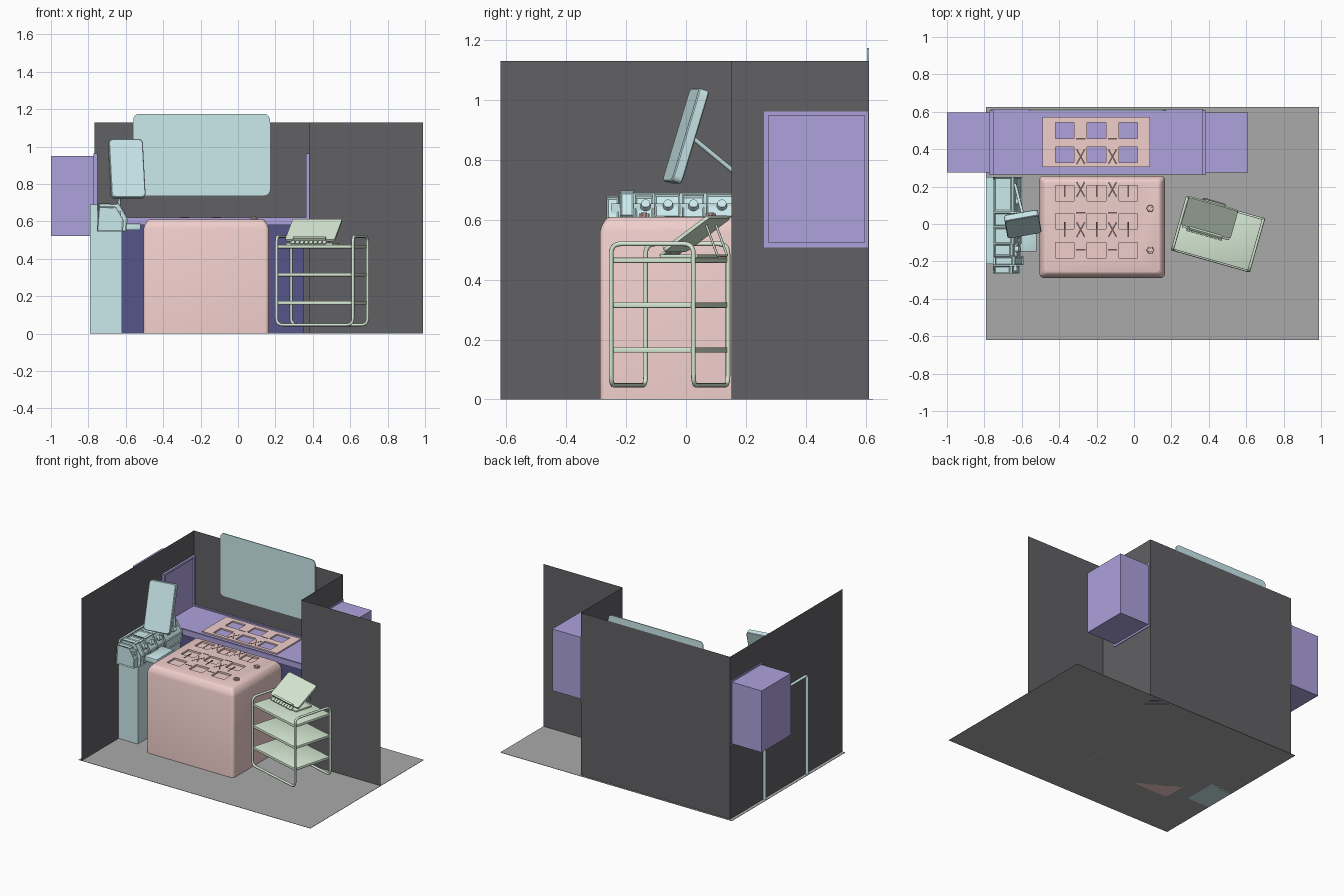
import bpy, bmesh, math
from mathutils import Vector, Matrix

if "Cube" in bpy.data.objects:
    bpy.data.objects.remove(bpy.data.objects["Cube"])


def mat(name, rgb):
    m = bpy.data.materials.new(name)
    m.diffuse_color = (*rgb, 1)
    m.use_nodes = True
    m.node_tree.nodes["Principled BSDF"].inputs["Base Color"].default_value = m.diffuse_color
    return m


TEAL = mat("pale_teal", (0.60, 0.82, 0.84))
PINK = mat("soft_pink", (0.87, 0.62, 0.60))
PURPLE = mat("lilac", (0.42, 0.36, 0.72))
NAVY = mat("navy", (0.09, 0.09, 0.25))
GREEN = mat("pale_green", (0.68, 0.82, 0.66))
DARK = mat("dark_grey", (0.12, 0.12, 0.13))
GREY = mat("floor_grey", (0.4, 0.4, 0.4))
SLOT = mat("slot_brown", (0.16, 0.10, 0.10))


def finish(bm, name, m, smooth=False, M=None):
    if M is not None:
        bm.transform(M)
    me = bpy.data.meshes.new(name)
    bm.to_mesh(me)
    bm.free()
    ob = bpy.data.objects.new(name, me)
    bpy.context.collection.objects.link(ob)
    me.materials.append(m)
    if smooth:
        bpy.ops.object.select_all(action='DESELECT')
        ob.select_set(True)
        bpy.context.view_layer.objects.active = ob
        bpy.ops.object.shade_smooth_by_angle(angle=math.radians(35))
    return ob


def boxes(name, lst, m, bevel=0, M=None):
    """One mesh made of boxes (x0, x1, y0, y1, z0, z1)."""
    bm = bmesh.new()
    for x0, x1, y0, y1, z0, z1 in lst:
        T = Matrix.Translation(((x0 + x1) / 2, (y0 + y1) / 2, (z0 + z1) / 2))
        bmesh.ops.create_cube(bm, size=1, matrix=T @ Matrix.Diagonal((x1 - x0, y1 - y0, z1 - z0, 1)))
    if bevel:
        bmesh.ops.bevel(bm, geom=bm.edges[:], offset=bevel, segments=2, profile=0.5, affect='EDGES')
    return finish(bm, name, m, bevel > 0, M)


def sheet(name, pts, m):
    bm = bmesh.new()
    bm.faces.new([bm.verts.new(p) for p in pts])
    return finish(bm, name, m)


def rrect(w, d, r, n=5):
    out = []
    for k, (sx, sy) in enumerate(((1, 1), (-1, 1), (-1, -1), (1, -1))):
        for i in range(n + 1):
            a = math.pi / 2 * (k + i / n)
            out.append((sx * (w / 2 - r) + r * math.cos(a), sy * (d / 2 - r) + r * math.sin(a)))
    return out


def loft(name, w, d, r, levels, m, M):
    """Rounded rectangle stacked through (z, inset) levels."""
    bm = bmesh.new()
    rings = [[bm.verts.new((x, y, z)) for x, y in rrect(w - 2 * i, d - 2 * i, r)] for z, i in levels]
    for a, b in zip(rings, rings[1:]):
        for k in range(len(a)):
            j = (k + 1) % len(a)
            bm.faces.new((a[k], a[j], b[j], b[k]))
    bm.faces.new(rings[0][::-1])
    bm.faces.new(rings[-1])
    return finish(bm, name, m, True, M)


def prism(bm, prof, y0, y1):
    """Extrude an x-z profile along y."""
    a = [bm.verts.new((x, y0, z)) for x, z in prof]
    b = [bm.verts.new((x, y1, z)) for x, z in prof]
    fs = [bm.faces.new(a), bm.faces.new(b[::-1])]
    for k in range(len(a)):
        j = (k + 1) % len(a)
        fs.append(bm.faces.new((a[j], a[k], b[k], b[j])))
    bmesh.ops.recalc_face_normals(bm, faces=fs)
    return fs


def tube(name, pts, rad, m, cyclic=False, fillet=0.03, M=Matrix()):
    P = [Vector(p) for p in pts]
    n, path = len(P), []
    for i, p in enumerate(P):
        if not cyclic and i in (0, n - 1):
            path.append(p)
            continue
        a = p + (P[i - 1] - p).normalized() * fillet
        b = p + (P[(i + 1) % n] - p).normalized() * fillet
        path += [a * (1 - t) ** 2 + p * 2 * t * (1 - t) + b * t * t for t in (0, .2, .4, .6, .8, 1)]
    cu = bpy.data.curves.new(name, 'CURVE')
    cu.dimensions = '3D'
    cu.bevel_depth, cu.bevel_resolution, cu.use_fill_caps = rad, 2, True
    sp = cu.splines.new('POLY')
    sp.points.add(len(path) - 1)
    for q, p in zip(sp.points, path):
        q.co = (*(M @ p), 1)
    sp.use_cyclic_u = cyclic
    cu.materials.append(m)
    ob = bpy.data.objects.new(name, cu)
    bpy.context.collection.objects.link(ob)
    bpy.ops.object.select_all(action='DESELECT')
    ob.select_set(True)
    bpy.context.view_layer.objects.active = ob
    bpy.ops.object.convert(target='MESH')


# room shell: floor and four thin walls
H = 1.13
boxes("floor", [(-.79, .99, -.62, .625, 0, .002)], GREY)
corners = [(-.767, -.62), (-.767, .612), (.38, .612), (.38, .152), (.99, .152)]
for nm, (ax, ay), (bx, by) in zip(("left_wall", "back_wall", "right_wall", "right_front_wall"), corners, corners[1:]):
    sheet(nm, [(ax, ay, 0), (bx, by, 0), (bx, by, H), (ax, ay, H)], DARK)

# wall hatches: box outside, frame inside
for side, bx, fx in (("left", (-1, -.762), (-.772, -.752)), ("right", (.373, .61), (.363, .384))):
    boxes(side + "_hatch_box", [(*bx, .276, .597, .522, .95)], PURPLE)
    boxes(side + "_hatch_frame", [(*fx, .261, .276, .508, .962), (*fx, .595, .608, .508, .962),
                                  (*fx, .276, .595, .508, .524), (*fx, .276, .595, .948, .962)], PURPLE)

# back counter and its base
boxes("counter_base", [(-.76, .35, .29, .608, 0, .58)], NAVY)
boxes("counter_top", [(-.765, .375, .265, .611, .58, .613)], PURPLE)
boxes("counter_rim", [(-.765, .375, .265, .277, .613, .62), (-.765, .375, .599, .611, .613, .62)], PURPLE)

# rounded board on the back wall
loft("wall_board", .73, .435, .03, [(0, 0), (.006, 0)], TEAL,
     Matrix.Translation((-.195, .611, .957)) @ Matrix.Rotation(math.pi / 2, 4, 'X'))

# island block and inset counter panel, both with square wells
island = loft("island", .67, .545, .02, [(0, 0), (.56, 0), (.58, .006), (.597, .016), (.607, .025), (.61, .032)],
              PINK, Matrix.Translation((-.17, -.015, 0)))
panel = boxes("counter_panel", [(-.49, .085, .305, .572, .60, .622)], PINK)
COLS = (-.37, -.20, -.03)


def wells(target, rows, z):
    lst = [(x - .05, x + .05, y - .042, y + .042, z - .012, z + .02) for x in COLS for y in rows]
    cut = boxes("well_cutter", lst, PINK)
    cut.hide_render = True
    mod = target.modifiers.new("wells", 'BOOLEAN')
    mod.operation, mod.solver, mod.object = 'DIFFERENCE', 'EXACT', cut
    bpy.context.view_layer.objects.active = target
    bpy.ops.object.modifier_apply(modifier=mod.name)
    bpy.data.objects.remove(cut)


wells(island, (-.14, .015, .165), .61)
wells(panel, (.37, .50), .622)

# narrow dark slots: crosses, bars and dashes
bm = bmesh.new()


def slot(x, y, z, length, ang):
    M = Matrix.Translation((x, y, z)) @ Matrix.Rotation(ang, 4, 'Z') @ Matrix.Diagonal((.008, length, .002, 1))
    bmesh.ops.create_cube(bm, size=1, matrix=M)


for y, z in ((-.03, .610), (.185, .610), (.36, .622)):
    for x in (-.285, -.115):
        slot(x, y, z, .09, .5)
        slot(x, y, z, .09, -.5)
    for x in COLS:
        slot(x, y, z if abs(y + .03) < .01 else z - .012, .08, 0)
for y, z in ((-.137, .610), (.06, .610), (.455, .622)):
    for x in (-.285, -.115):
        slot(x, y, z, .05, math.pi / 2)
finish(bm, "top_slots", SLOT)

# lobed knobs on the island
for i, y in enumerate((.083, -.14)):
    bm = bmesh.new()
    for k in range(6):
        a = k * math.pi / 3
        bmesh.ops.create_cone(bm, cap_ends=True, segments=10, radius1=.008, radius2=.007, depth=.012,
                              matrix=Matrix.Translation((.087 + .012 * math.cos(a), y + .012 * math.sin(a), .615)))
    bmesh.ops.create_cone(bm, cap_ends=True, segments=16, radius1=.012, radius2=.010, depth=.016,
                          matrix=Matrix.Translation((.087, y, .617)))
    finish(bm, f"knob_{i + 1}", PINK, True)

# side cabinet, open toward the wall
bm = bmesh.new()
fs = prism(bm, [(-.79, 0), (-.62, 0), (-.62, .545), (-.752, .545), (-.752, .69), (-.79, .69)], -.215, .252)
bmesh.ops.delete(bm, geom=[f for f in fs if f.calc_center_median().x < -.785], context='FACES_ONLY')
finish(bm, "side_cabinet", TEAL)
boxes("side_tray", [(-.62, -.52, -.147, .04, .553, .588)], TEAL, .004)

# segmented machine on the cabinet
PROF = [(-.755, .545), (-.605, .545), (-.60, .61), (-.642, .685), (-.655, .69), (-.745, .69)]
for i, (y0, y1, s) in enumerate(((-.265, -.225, .93), (-.22, -.175, 1.06), (-.17, -.11, .96),
                                 (-.105, -.02, 1.0), (-.012, .06, .97), (.068, .25, 1.0))):
    bm = bmesh.new()
    prism(bm, [(-.755 + (x + .755) * s, .545 + (z - .545) * s) for x, z in PROF], y0, y1)
    big = [f for f in bm.faces if f.calc_area() > .003]
    bmesh.ops.inset_individual(bm, faces=big, thickness=.008, depth=-.005)
    finish(bm, f"machine_section_{i + 1}", TEAL)
boxes("machine_core", [(-.75, -.625, -.25, .24, .545, .655)], TEAL)
for i, y in enumerate((-.135, -.06, .025, .12, .18)):
    bm = bmesh.new()
    bmesh.ops.create_cone(bm, cap_ends=True, segments=16, radius1=.018, radius2=.015, depth=.02,
                          matrix=Matrix.Translation((-.62, y, .65)) @ Matrix.Rotation(1.05, 4, 'Y'))
    finish(bm, f"machine_dial_{i + 1}", TEAL, True)

# leaning monitor and its arm
SCR = (Matrix.Translation((-.595, .0, .88)) @ Matrix.Rotation(math.radians(10), 4, 'Z')
       @ Matrix.Rotation(math.radians(90 - 17), 4, 'X'))
loft("monitor", .185, .325, .02, [(-.018, .004), (-.014, 0), (.014, 0), (.018, .004)], TEAL, SCR)
tube("monitor_arm", [(-.635, .21, .66), (-.635, .21, .72), (-.585, .015, .88)], .008, TEAL, fillet=.015)

# trolley: one continuous bent tube and three shelves
C = Matrix.Translation((.449, -.055, 0)) @ Matrix.Rotation(math.radians(-15.8), 4, 'Z')
a, b, lo, hi = .212, .143, .047, .52
tube("trolley_frame", [(-a, -b, lo), (-a, -b, hi), (-a, b, hi), (-a, b, lo),
                       (a, b, lo), (a, b, hi), (a, -b, hi), (a, -b, lo)], .008, GREEN, True, .035, C)
for i, z in enumerate((.165, .315, .465)):
    boxes(f"trolley_shelf_{i + 1}", [(-.21, .21, -.142, .142, z - .009, z + .009)], GREEN, .003, C)

# tilted tablet stand on the trolley
T = (Matrix.Translation((.405, .035, .553)) @ Matrix.Rotation(math.radians(-15.8), 4, 'Z')
     @ Matrix.Rotation(math.radians(36), 4, 'X'))
loft("tablet", .275, .19, .015, [(-.006, 0), (.006, 0)], GREEN, T)
boxes("tablet_lip", [(-.09, .09, -.10, -.088, -.004, .022)], GREEN, 0, T)
boxes("tablet_keys", [(-.10 + .025 * k, -.08 + .025 * k, -.125, -.10, -.004, .004) for k in range(8)], GREEN, 0, T)
F = Matrix.Translation((.405, .035, 0)) @ Matrix.Rotation(math.radians(-15.8), 4, 'Z')
tube("tablet_prop", [(-.06, .05, .585), (-.06, .09, .48), (.06, .09, .48), (.06, .05, .585)], .004, GREEN, fillet=.012, M=F)
boxes("tablet_base", [(-.13, .13, -.09, .04, .474, .484)], GREEN, .002, F)
